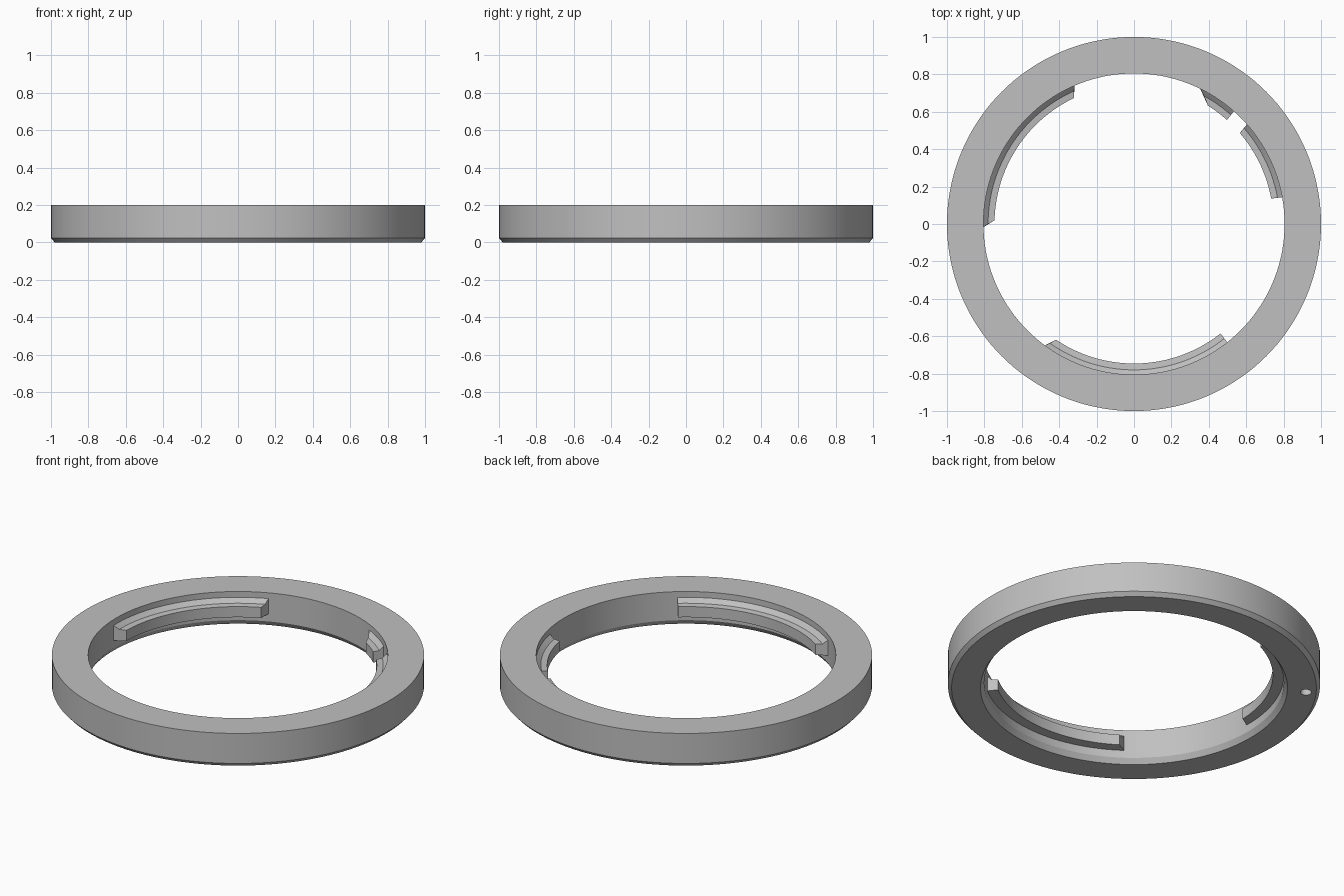
import bpy
import bmesh
from math import radians, cos, sin
from mathutils import Matrix

cube = bpy.data.objects.get("Cube")
if cube:
    bpy.data.objects.remove(cube)

GREY = (0.53, 0.53, 0.53, 1)
metal = bpy.data.materials.new("plain grey")
metal.use_nodes = True
metal.diffuse_color = GREY
metal.node_tree.nodes["Principled BSDF"].inputs["Base Color"].default_value = GREY


def finish(name, bm):
    bmesh.ops.recalc_face_normals(bm, faces=bm.faces)
    mesh = bpy.data.meshes.new(name)
    bm.to_mesh(mesh)
    bm.free()
    obj = bpy.data.objects.new(name, mesh)
    bpy.context.collection.objects.link(obj)
    mesh.materials.append(metal)
    return obj


def smooth(obj):
    bpy.ops.object.select_all(action="DESELECT")
    obj.select_set(True)
    bpy.context.view_layer.objects.active = obj
    bpy.ops.object.shade_smooth_by_angle(angle=radians(20))


def sweep(name, profile, spans, steps, closed=False):
    """Turn a (radius, height) profile; each point has its own angle span."""
    bm = bmesh.new()
    count = steps if closed else steps + 1
    rows = []
    for i in range(count):
        row = []
        for (r, z), (a, b) in zip(profile, spans):
            t = radians(a + (b - a) * i / steps)
            row.append(bm.verts.new((r * cos(t), r * sin(t), z)))
        rows.append(row)
    n = len(profile)
    for i in range(steps):
        p, q = rows[i], rows[(i + 1) % count]
        for j in range(n):
            k = (j + 1) % n
            bm.faces.new((p[j], q[j], q[k], p[k]))
    if not closed:
        bm.faces.new(rows[0])
        bm.faces.new(rows[-1])
    return finish(name, bm)


# Main ring with chamfered lower edges
ring_profile = [(0.98, 0), (1, 0.022), (1, 0.2), (0.805, 0.2), (0.805, 0.03), (0.825, 0)]
ring = sweep("ring_body", ring_profile, [(0, 360)] * len(ring_profile), 144, True)

# Blind hole in the underside
bm = bmesh.new()
spot = Matrix.Rotation(radians(143), 4, "Z") @ Matrix.Translation((0.925, 0, 0))
bmesh.ops.create_cone(bm, cap_ends=True, segments=24, radius1=0.03, radius2=0.03,
                      depth=0.2, matrix=spot)
cutter = finish("hole_cutter", bm)
cutter.hide_render = True
cut = ring.modifiers.new("pin_hole", "BOOLEAN")
cut.operation = "DIFFERENCE"
cut.solver = "EXACT"
cut.object = cutter
bpy.context.view_layer.objects.active = ring
bpy.ops.object.modifier_apply(modifier=cut.name)
bpy.data.objects.remove(cutter)
smooth(ring)

# Locking tabs on the inner wall: sloped root above, flat ledge, square lip
tab_profile = [(0.812, 0.172), (0.78, 0.142), (0.746, 0.138), (0.746, 0.075), (0.812, 0.075)]
tabs = {  # name: (root angles, tip angles)
    "back_right_tab": ((113, 181.5), (115.5, 178.5)),
    "front_tab": ((233.5, 308.3), (236, 308.3)),
    "left_tab": ((10.2, 41.5), (10.5, 40.7)),
    "back_left_small_tab": ((48.5, 64.5), (48.2, 58)),
}
for name, (root, tip) in tabs.items():
    middle = tuple((a + b) / 2 for a, b in zip(root, tip))
    steps = max(6, int((root[1] - root[0]) / 2.5))
    smooth(sweep(name, tab_profile, [root, middle, tip, tip, root], steps))
